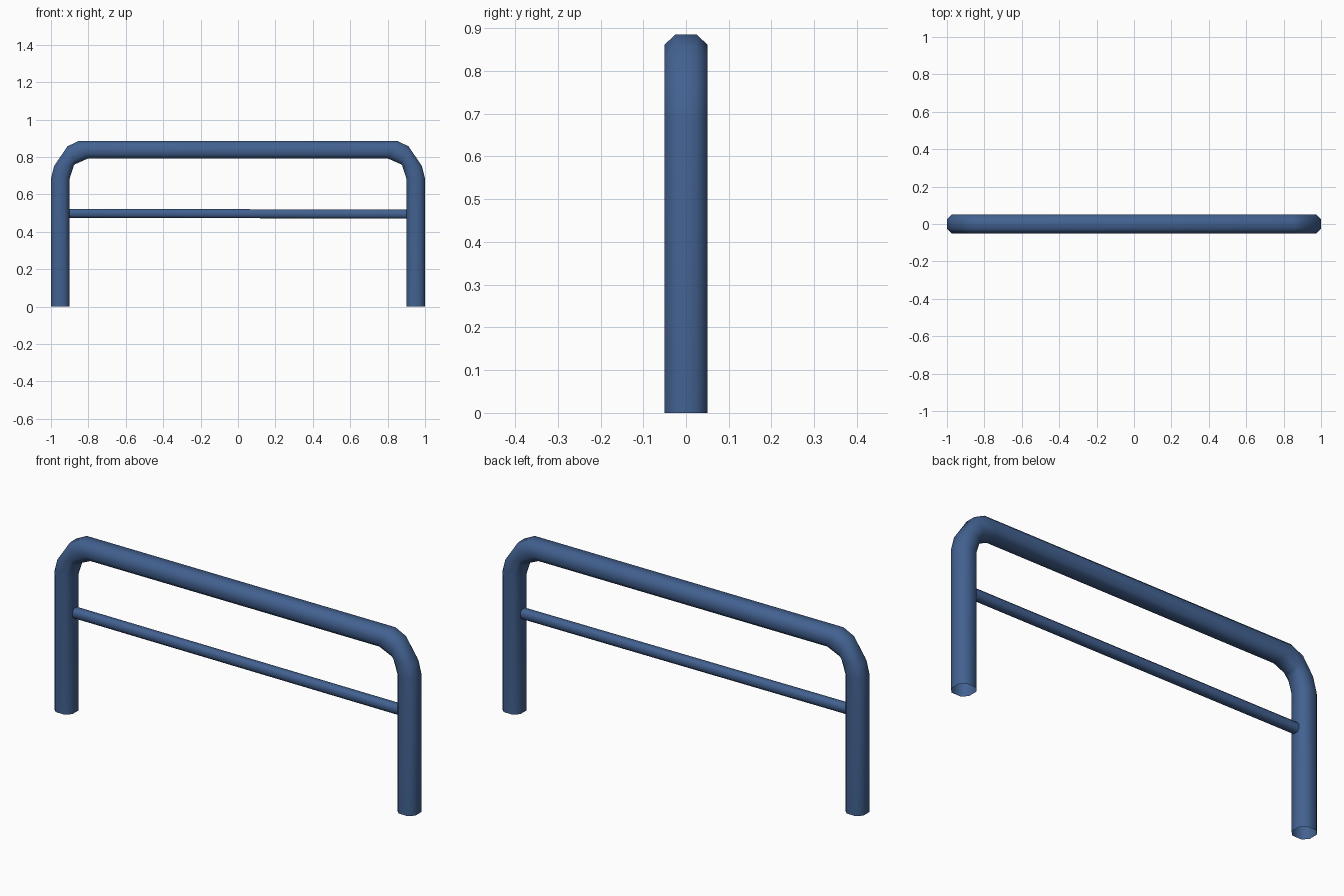
import bpy, bmesh
from mathutils import Vector

if "Cube" in bpy.data.objects:
    bpy.data.objects.remove(bpy.data.objects["Cube"])

mat = bpy.data.materials.new("blue_paint")
mat.diffuse_color = (0.055, 0.12, 0.28, 1)
mat.use_nodes = True
mat.node_tree.nodes["Principled BSDF"].inputs["Base Color"].default_value = mat.diffuse_color

# Chamfered-square (eight sided) tube section: (across the bend, along y)
SECTION = [(1, .5), (.5, 1), (-.5, 1), (-1, .5), (-1, -.5), (-.5, -1), (.5, -1), (1, -.5)]


def tube(name, rings, half_y):
    """Open tube lofted through rings given by an outer and an inner (x, z) point."""
    bm = bmesh.new()
    loops = []
    for (ox, oz), (ix, iz) in rings:
        mid = Vector(((ox + ix) / 2, 0, (oz + iz) / 2))
        half = Vector(((ox - ix) / 2, 0, (oz - iz) / 2))
        loops.append([bm.verts.new(mid + half * u + Vector((0, half_y * v, 0)))
                      for u, v in SECTION])
    for a, b in zip(loops, loops[1:]):
        for i in range(8):
            j = (i + 1) % 8
            bm.faces.new((a[i], a[j], b[j], b[i])).smooth = True
    bmesh.ops.recalc_face_normals(bm, faces=bm.faces)
    # An open tube needs its normals checked against the outward direction
    f = bm.faces[0]
    f.normal_update()
    centre = sum((v.co for l in loops[:2] for v in l), Vector()) / 16
    if f.normal.dot(f.calc_center_median() - centre) < 0:
        bmesh.ops.reverse_faces(bm, faces=bm.faces)
    me = bpy.data.meshes.new(name)
    bm.to_mesh(me)
    bm.free()
    me.materials.append(mat)
    ob = bpy.data.objects.new(name, me)
    bpy.context.collection.objects.link(ob)
    return ob


# Right leg and bend, mirrored to the left
right = [((1, 0), (.9, 0)),
         ((1, .685), (.9, .685)),
         ((.983, .752), (.878, .754)),
         ((.912, .857), (.87, .762)),
         ((.855, .885), (.80, .793))]
left = [((-o[0], o[1]), (-i[0], i[1])) for o, i in reversed(right)]
tube("bent_frame", right + left, .05)

# Thin crossbar between the legs
tube("crossbar", [((-.91, .523), (-.91, .475)), ((.91, .519), (.91, .471))], .024)
